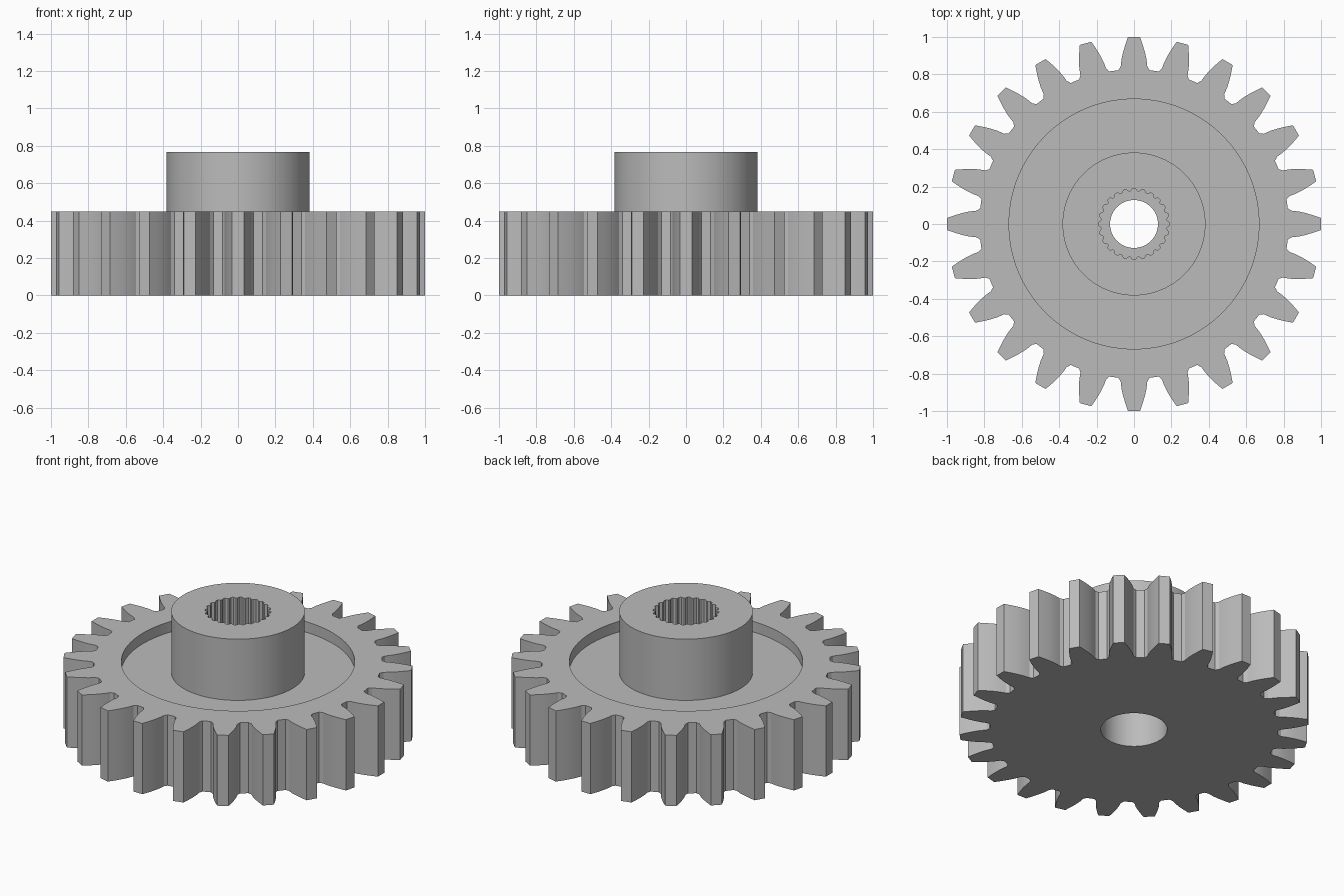
import bpy
import bmesh
from math import sin, cos, atan2, hypot, radians, tau

cube = bpy.data.objects.get("Cube")
if cube:
    bpy.data.objects.remove(cube)

TEETH = 24
WHEEL_TOP, FLOOR, HUB_TOP = 0.447, 0.38, 0.767
WEB_LOW, WEB_HIGH = 0.39, 0.47
RIM_R, HUB_R, BORE_R, SCREW_R = 0.668, 0.382, 0.19, 0.128

grey = bpy.data.materials.new("plain grey")
grey.use_nodes = True
grey.diffuse_color = (0.5, 0.5, 0.5, 1)
grey.node_tree.nodes["Principled BSDF"].inputs["Base Color"].default_value = (0.5, 0.5, 0.5, 1)

# Half of one tooth: (half width, height along the tooth axis), root to tip
half = [(0.084, 0.822), (0.071, 0.842), (0.067, 0.88),
        (0.058, 0.92), (0.046, 0.96), (0.032, 1.0)]
tooth = [(-w, h) for w, h in half] + [(w, h) for w, h in reversed(half)]

# Polar outline of the whole toothed rim, going anticlockwise
outline = [(hypot(w, h), atan2(w, h) + tau * t / TEETH)
           for t in range(TEETH) for w, h in tooth]


def circle(radius, z):
    return [(radius * cos(a), radius * sin(a), z) for _, a in outline]


def toothed(z):
    return [(r * cos(a), r * sin(a), z) for r, a in outline]


def splined(z):
    radii = [0.183 + 0.009 * cos(TEETH * a) for _, a in outline]
    return [(r * cos(a), r * sin(a), z) for r, (_, a) in zip(radii, outline)]


def loft(name, rings):
    """Join successive rings with quads."""
    bm = bmesh.new()
    loops = [[bm.verts.new(p) for p in ring] for ring in rings]
    for low, high in zip(loops, loops[1:]):
        for j in range(len(low)):
            k = (j + 1) % len(low)
            bm.faces.new((low[j], low[k], high[k], high[j]))
    mesh = bpy.data.meshes.new(name)
    bm.to_mesh(mesh)
    bm.free()
    mesh.materials.append(grey)
    obj = bpy.data.objects.new(name, mesh)
    bpy.context.collection.objects.link(obj)
    bpy.ops.object.select_all(action="DESELECT")
    obj.select_set(True)
    bpy.context.view_layer.objects.active = obj
    bpy.ops.object.shade_smooth_by_angle(angle=radians(25))
    return obj


# Toothed wheel: lower bore, underside, teeth, raised rim, recessed floor
loft("gear_wheel", [
    circle(BORE_R, WEB_LOW), circle(BORE_R, 0),
    toothed(0), toothed(WHEEL_TOP),
    circle(RIM_R, WHEEL_TOP), circle(RIM_R, FLOOR), circle(HUB_R, FLOOR),
])

# Hub: outer wall, top ring, splined socket, inner web with screw hole
loft("hub", [
    circle(HUB_R, FLOOR), circle(HUB_R, HUB_TOP),
    splined(HUB_TOP), splined(WEB_HIGH),
    circle(SCREW_R, WEB_HIGH), circle(SCREW_R, WEB_LOW), circle(BORE_R, WEB_LOW),
])
